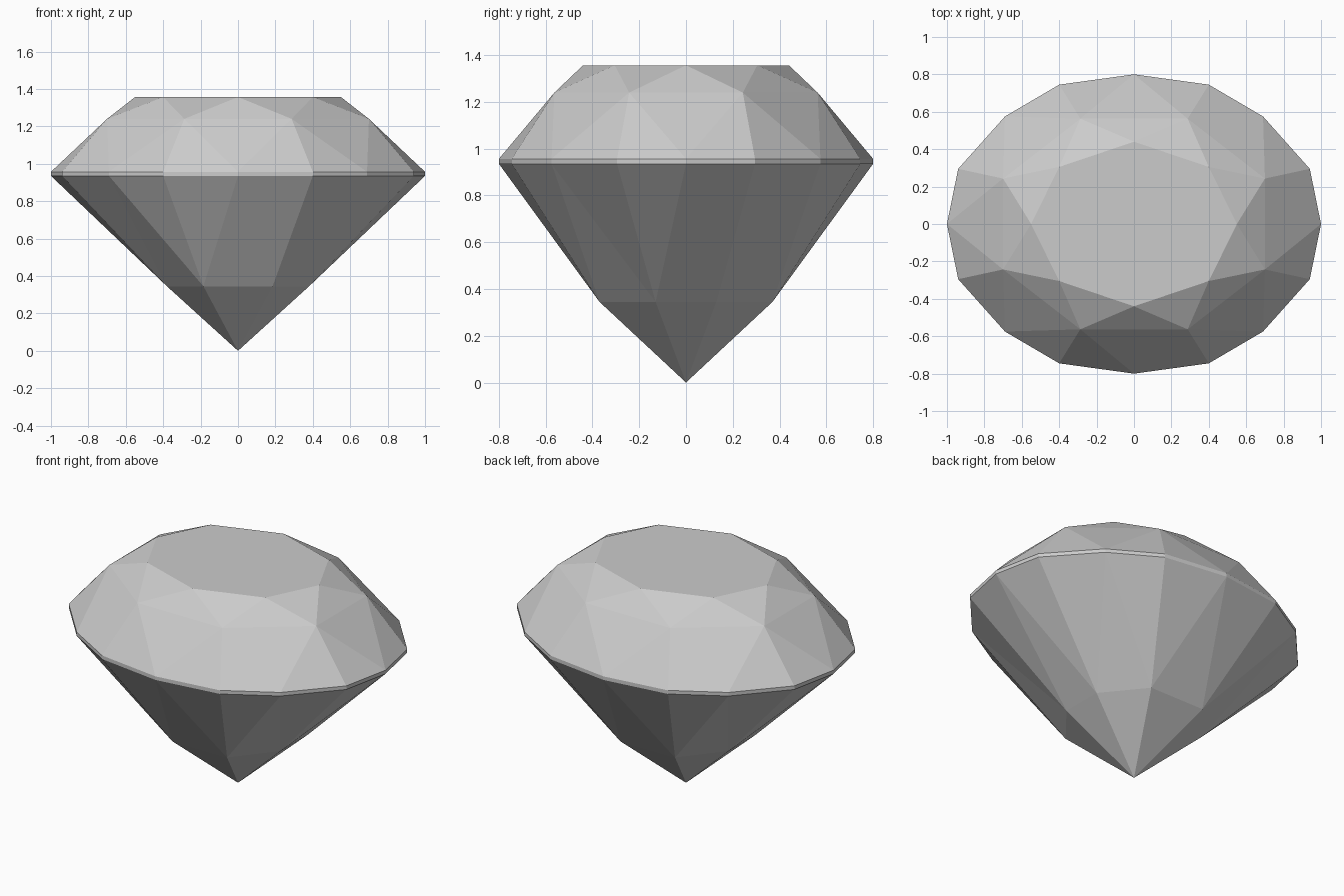
import bpy
import bmesh
from math import atan2, tau

cube = bpy.data.objects.get("Cube")
if cube:
    bpy.data.objects.remove(cube, do_unlink=True)

# Stone colour
GREY = (0.6, 0.6, 0.6, 1.0)
stone = bpy.data.materials.new("stone_grey")
stone.use_nodes = True
stone.diffuse_color = GREY
stone.node_tree.nodes["Principled BSDF"].inputs["Base Color"].default_value = GREY

bm = bmesh.new()


def ring(quarter, z):
    """Mirror one quarter of an outline into a full ring, counter-clockwise from +x."""
    points = {(sx * x, sy * y) for x, y in quarter for sx in (1, -1) for sy in (1, -1)}
    ordered = sorted(points, key=lambda p: atan2(p[1], p[0]) % tau)
    return [bm.verts.new((x, y, z)) for x, y in ordered]


def facet_band(girdle, mids):
    """Join the sixteen-sided girdle to eight facet corners with triangles."""
    for i, mid in enumerate(mids):
        a, b, c = (girdle[(2 * i + k) % len(girdle)] for k in range(3))
        bm.faces.new((a, b, mid))
        bm.faces.new((b, c, mid))
        bm.faces.new((c, mids[(i + 1) % len(mids)], mid))


girdle_outline = [(1, 0), (0.94, 0.295), (0.69, 0.575), (0.4, 0.745), (0, 0.8)]
girdle_low = ring(girdle_outline, 0.935)
girdle_high = ring(girdle_outline, 0.957)
crown = ring([(0.7, 0.243), (0.287, 0.563)], 1.24)
table = ring([(0.55, 0), (0.4, 0.305), (0, 0.44)], 1.357)
pavilion = ring([(0.38, 0.13), (0.185, 0.37)], 0.345)
culet = bm.verts.new((0, 0, 0))

# Thin girdle wall
for i in range(len(girdle_low)):
    j = (i + 1) % len(girdle_low)
    bm.faces.new((girdle_low[i], girdle_low[j], girdle_high[j], girdle_high[i]))

# Crown and pavilion facets next to the girdle
facet_band(girdle_high, crown)
facet_band(girdle_low, pavilion)

# Star facets, kite tops and the tip
for i in range(len(table)):
    j = (i + 1) % len(table)
    bm.faces.new((table[i], table[j], crown[i]))
    bm.faces.new((crown[i], crown[j], table[j]))
    bm.faces.new((pavilion[i], pavilion[j], culet))

# Flat table on top
bm.faces.new(table)
bmesh.ops.recalc_face_normals(bm, faces=bm.faces)

mesh = bpy.data.meshes.new("cut_gem")
bm.to_mesh(mesh)
bm.free()
mesh.materials.append(stone)
gem = bpy.data.objects.new("cut_gem", mesh)
bpy.context.collection.objects.link(gem)
